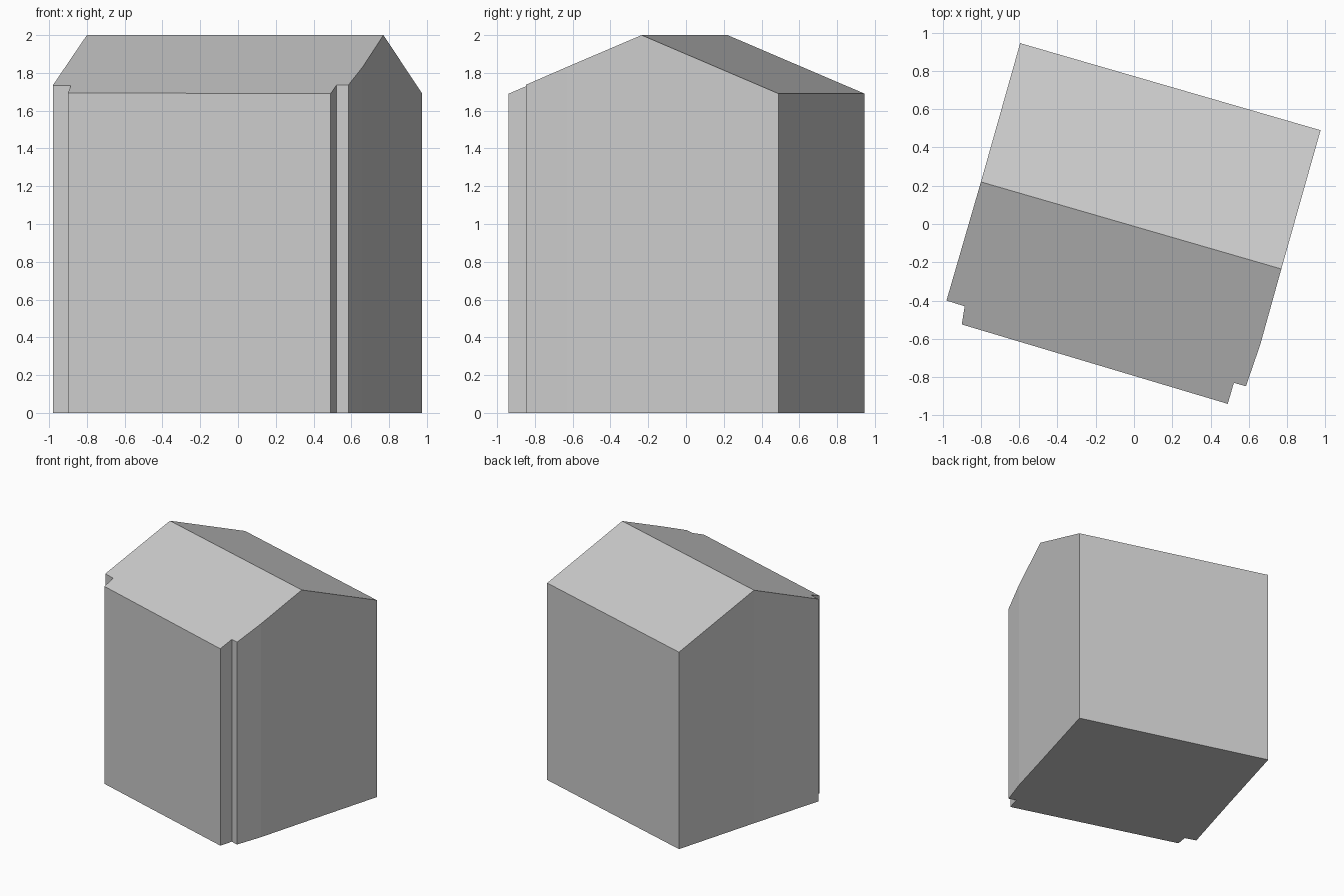
import bpy
import bmesh
from mathutils import Vector

cube = bpy.data.objects.get("Cube")
if cube:
    bpy.data.objects.remove(cube, do_unlink=True)

# Single plain colour
grey = bpy.data.materials.new("plain_grey")
grey.use_nodes = True
colour = (0.6, 0.6, 0.6, 1)
grey.diffuse_color = colour
grey.node_tree.nodes["Principled BSDF"].inputs["Base Color"].default_value = colour

# Ridge ends, and the outline on either side of the ridge (counter-clockwise)
ridge_left, ridge_right = (0.77, -0.235), (-0.80, 0.22)
front_outline = [(-0.98, -0.40), (-0.885, -0.43), (-0.90, -0.525), (0.49, -0.94),
                 (0.522, -0.83), (0.585, -0.848), (0.66, -0.63)]
back_outline = [(0.975, 0.49), (-0.595, 0.945)]
outline = [ridge_right, *front_outline, ridge_left, *back_outline]

RIDGE_Z, EAVES_Z, HALF_SPAN = 2.0, 1.69, 0.754
along = (Vector(ridge_left) - Vector(ridge_right)).normalized()
across = Vector((-along.y, along.x))


def roof_height(x, y):
    """Height of the gable roof above a point of the outline."""
    distance = abs((Vector((x, y)) - Vector(ridge_right)).dot(across))
    return RIDGE_Z - (RIDGE_Z - EAVES_Z) * distance / HALF_SPAN


# House body: floor, walls raised to the roof, and two roof slopes
bm = bmesh.new()
floor = [bm.verts.new((x, y, 0)) for x, y in outline]
top = [bm.verts.new((x, y, roof_height(x, y))) for x, y in outline]
bm.faces.new(floor[::-1])
count = len(outline)
for i in range(count):
    j = (i + 1) % count
    bm.faces.new((floor[i], floor[j], top[j], top[i]))
split = len(front_outline) + 1
bm.faces.new(top[:split + 1])
bm.faces.new(top[split:] + top[:1])
bmesh.ops.recalc_face_normals(bm, faces=bm.faces)

mesh = bpy.data.meshes.new("house_body")
bm.to_mesh(mesh)
bm.free()
mesh.materials.append(grey)
house = bpy.data.objects.new("house_body", mesh)
bpy.context.collection.objects.link(house)
